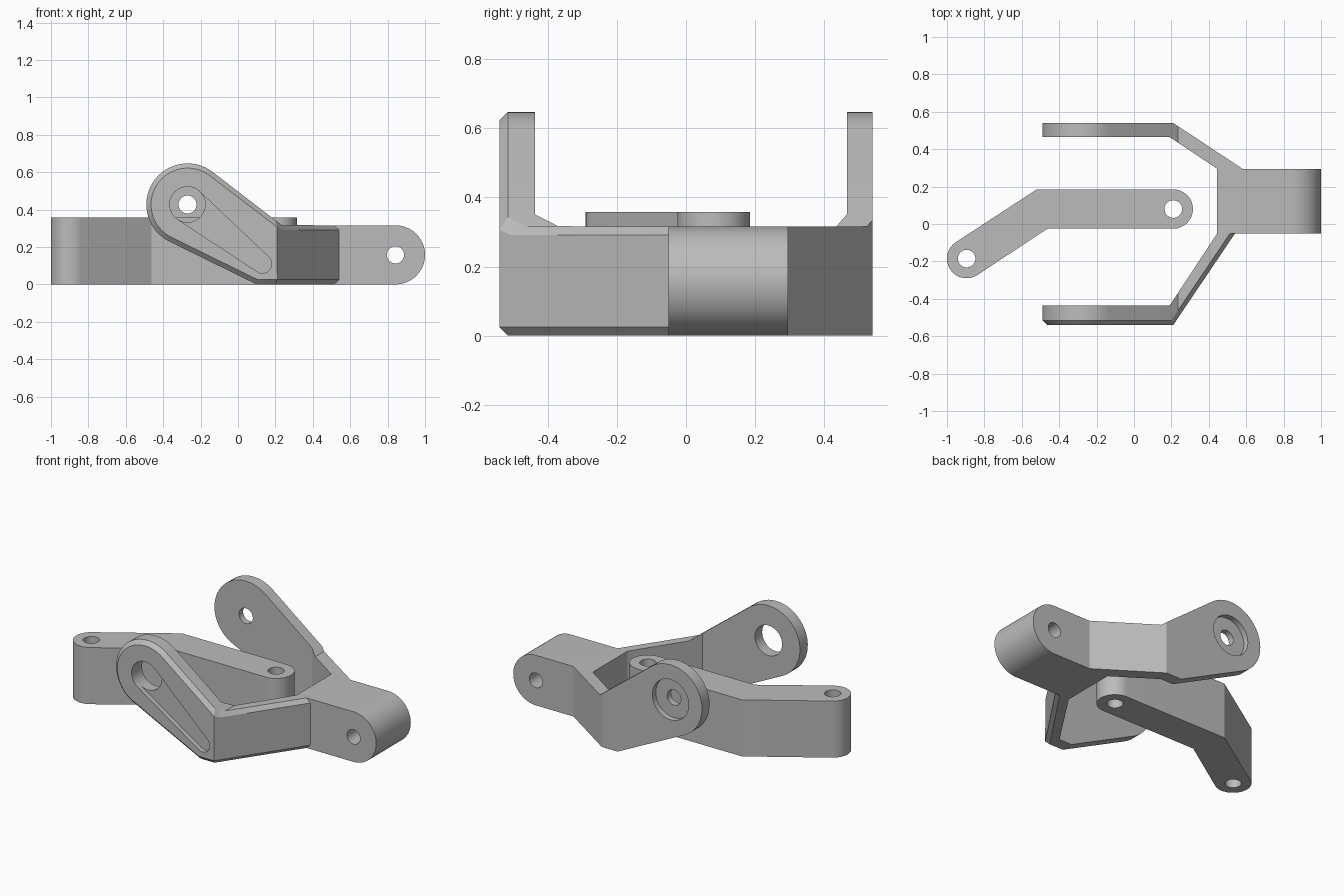
import bpy, bmesh, math

if "Cube" in bpy.data.objects:
    bpy.data.objects.remove(bpy.data.objects["Cube"])

H = 0.316            # height of the fork body
PIVOT = (-0.27, 0.427)

grey = bpy.data.materials.new("mid_grey")
grey.diffuse_color = (0.5, 0.5, 0.5, 1)
grey.use_nodes = True
grey.node_tree.nodes["Principled BSDF"].inputs["Base Color"].default_value = grey.diffuse_color


def arc(c, r, a0, a1, n=32):
    """Points on an arc, angles in degrees."""
    return [(c[0] + r * math.cos(math.radians(a0 + (a1 - a0) * i / n)),
             c[1] + r * math.sin(math.radians(a0 + (a1 - a0) * i / n))) for i in range(n + 1)]


def circle(c, r, n=48):
    return arc(c, r, 0, 360, n)[:-1]


def tapered(c1, r1, c2, r2):
    """Outline of two circles joined by their common tangents."""
    dx, dy = c2[0] - c1[0], c2[1] - c1[1]
    base = math.degrees(math.atan2(dy, dx))
    t = math.degrees(math.acos((r1 - r2) / math.hypot(dx, dy)))
    return arc(c2, r2, base - t, base + t) + arc(c1, r1, base + t, base + 360 - t)


def prism(name, pts, axis, lo, hi):
    """Extrude an outline along y (points are x, z) or z (points are x, y)."""
    bm = bmesh.new()
    place = (lambda p: (p[0], lo, p[1])) if axis == 'y' else (lambda p: (p[0], p[1], lo))
    face = bm.faces.new([bm.verts.new(place(p)) for p in pts])
    out = bmesh.ops.extrude_face_region(bm, geom=[face])
    step = (0, hi - lo, 0) if axis == 'y' else (0, 0, hi - lo)
    bmesh.ops.translate(bm, vec=step, verts=[v for v in out['geom'] if isinstance(v, bmesh.types.BMVert)])
    bmesh.ops.recalc_face_normals(bm, faces=bm.faces[:])
    me = bpy.data.meshes.new(name)
    bm.to_mesh(me)
    bm.free()
    me.materials.append(grey)
    ob = bpy.data.objects.new(name, me)
    bpy.context.collection.objects.link(ob)
    return ob


def boolean(ob, other, op):
    mod = ob.modifiers.new("bool", 'BOOLEAN')
    mod.operation, mod.object, mod.solver = op, other, 'EXACT'
    bpy.context.view_layer.objects.active = ob
    bpy.ops.object.modifier_apply(modifier=mod.name)
    bpy.data.objects.remove(other)


def arm(name, plan):
    """Plan outline trimmed to the rounded, rising side profile."""
    ob = prism(name, plan, 'z', -0.1, 0.8)
    side = arc(PIVOT, 0.22, 52, 244) + [(0.1, 0), (0.8, 0), (0.8, H), (0.235, H)]
    boolean(ob, prism("side_cutter", side, 'y', -0.8, 0.8), 'INTERSECT')
    return ob


def smooth(ob):
    bpy.ops.object.select_all(action='DESELECT')
    ob.select_set(True)
    bpy.context.view_layer.objects.active = ob
    bpy.ops.object.shade_smooth_by_angle(angle=math.radians(20))


# Cranked link with a pin hole at each end
A, B, R = (-0.895, -0.185), (0.21, 0.08), 0.105
link = prism("cranked_link",
             arc(B, R, -90, 90) + [(-0.52, 0.185)] + arc(A, R, 123.5, 303.5) + [(-0.463, -0.025)],
             'z', 0, 0.357)
for c in (A, B):
    boolean(link, prism("pin_cutter", circle(c, 0.047), 'z', -0.1, 0.5), 'DIFFERENCE')
smooth(link)

# Front arm, with its outer edges chamfered
front = arm("front_arm", [(-0.7, -0.54), (0.21, -0.54), (0.574, 0), (0.478, 0),
                          (0.19, -0.437), (-0.7, -0.437)])
bm = bmesh.new()
bm.from_mesh(front.data)
bmesh.ops.dissolve_limit(bm, angle_limit=0.01, verts=bm.verts[:], edges=bm.edges[:])
bm.normal_update()
rim = [e for e in bm.edges if sum(f.normal.y < -0.3 for f in e.link_faces) == 1]
bmesh.ops.bevel(bm, geom=rim, offset=0.025, segments=1, affect='EDGES', clamp_overlap=False)
bm.to_mesh(front.data)
bm.free()

# Pivot hole and shallow tapered groove in the front arm
boolean(front, prism("groove_cutter", tapered(PIVOT, 0.095, (0.13, 0.11), 0.05), 'y', -0.7, -0.51), 'DIFFERENCE')
boolean(front, prism("pivot_cutter", circle(PIVOT, 0.095), 'y', -0.7, -0.4), 'DIFFERENCE')

# Back arm with a pin hole and an outer counterbore
back = arm("back_arm", [(-0.7, 0.54), (0.21, 0.54), (0.648, 0.25), (0.5125, 0.25),
                        (0.19, 0.465), (-0.7, 0.465)])
boolean(back, prism("bore_cutter", circle(PIVOT, 0.127), 'y', 0.505, 0.7), 'DIFFERENCE')
boolean(back, prism("pin_cutter", circle(PIVOT, 0.048), 'y', 0.4, 0.7), 'DIFFERENCE')

# Fork body with a round nose and cross hole, joined to both arms
nose = (1 - H / 2, H / 2)
fork = prism("fork", [(0.445, 0)] + arc(nose, H / 2, -90, 90) + [(0.445, H)], 'y', -0.05, 0.295)
boolean(fork, front, 'UNION')
boolean(fork, back, 'UNION')
boolean(fork, prism("cross_cutter", circle(nose, 0.046), 'y', -0.2, 0.4), 'DIFFERENCE')
smooth(fork)
